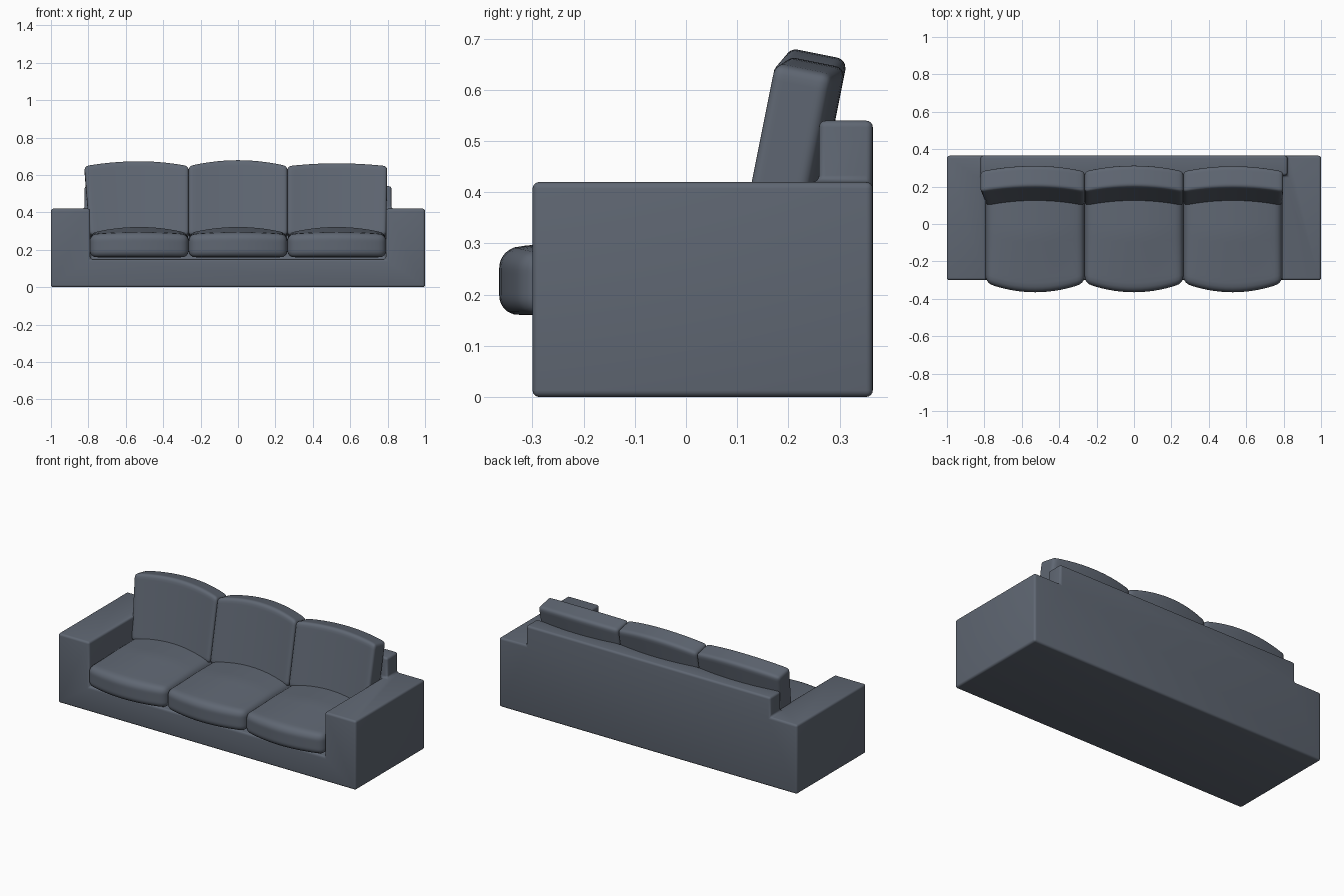
import bpy, bmesh, math
from mathutils import Vector

if "Cube" in bpy.data.objects:
    bpy.data.objects.remove(bpy.data.objects["Cube"])

fabric = bpy.data.materials.new("slate blue fabric")
fabric.diffuse_color = (0.115, 0.135, 0.17, 1)
fabric.use_nodes = True
fabric.node_tree.nodes["Principled BSDF"].inputs["Base Color"].default_value = fabric.diffuse_color


def finish(bm, name, angle):
    bmesh.ops.recalc_face_normals(bm, faces=bm.faces)
    me = bpy.data.meshes.new(name)
    bm.to_mesh(me)
    bm.free()
    me.materials.append(fabric)
    ob = bpy.data.objects.new(name, me)
    bpy.context.collection.objects.link(ob)
    bpy.ops.object.select_all(action='DESELECT')
    ob.select_set(True)
    bpy.context.view_layer.objects.active = ob
    bpy.ops.object.shade_smooth_by_angle(angle=math.radians(angle))
    return ob


# Frame: base, arms and back rest as one solid, made from filled grid cells
xs = [-1, -0.82, -0.79, 0.79, 0.82, 1]
ys = [-0.3, 0.26, 0.365]
zs = [0, 0.15, 0.42, 0.54]


def filled(c):
    i, j, k = c
    if not (0 <= i < 5 and 0 <= j < 2 and 0 <= k < 3):
        return False
    arm, back = i in (0, 1, 3, 4), j == 1 and 1 <= i <= 3
    return k == 0 or back or (k == 1 and arm)


bm = bmesh.new()
for i in range(5):
    for j in range(2):
        for k in range(3):
            cell = (i, j, k)
            if not filled(cell):
                continue
            for axis in range(3):
                for side in (0, 1):
                    n = list(cell)
                    n[axis] += 2 * side - 1
                    if filled(n):
                        continue
                    quad = []
                    for a, b in ((0, 0), (1, 0), (1, 1), (0, 1)):
                        g = list(cell)
                        g[axis] += side
                        g[(axis + 1) % 3] += a
                        g[(axis + 2) % 3] += b
                        quad.append(bm.verts.new((xs[g[0]], ys[g[1]], zs[g[2]])))
                    bm.faces.new(quad)
bmesh.ops.remove_doubles(bm, verts=bm.verts, dist=1e-4)
bmesh.ops.recalc_face_normals(bm, faces=bm.faces)
bmesh.ops.dissolve_limit(bm, angle_limit=0.02, verts=bm.verts, edges=bm.edges)
bmesh.ops.bevel(bm, geom=list(bm.edges), offset=0.013, segments=4,
                profile=0.5, affect='EDGES', clamp_overlap=True)
finish(bm, "sofa_frame", 35)


def cushion(name, half, radius, shape):
    """Rounded box whose points are moved by shape(u, v, w), each in -1..1."""
    bm = bmesh.new()
    bmesh.ops.create_cube(bm, size=2)
    bmesh.ops.subdivide_edges(bm, edges=bm.edges, cuts=21, use_grid_fill=True)
    for vert in bm.verts:
        p = Vector([math.sin(c * math.pi / 2) * h for c, h in zip(vert.co, half)])
        q = Vector([max(-h + radius, min(h - radius, c)) for c, h in zip(p, half)])
        p = q + (p - q).normalized() * radius
        vert.co = shape(*[c / h for c, h in zip(p, half)])
    return finish(bm, name, 60)


# Seat cushions: crowned top and bowed front
def seat_shape(cx):
    def shape(u, v, w):
        bow = 1 - u * u
        t = min(1, 0.25 + 0.75 * (v + 1))
        x = cx + u * 0.264
        y = -0.0275 + v * 0.2875 - 0.05 * bow * (1 - v) / 2
        z = 0.22 + w * 0.06 + (w + 1) / 2 * t * (0.008 + 0.034 * bow)
        return x, y, z
    return shape


# Back cushions: leaning back, arched top, bowed towards the rear
def back_shape(cx, flare_left, flare_right, rise):
    def shape(u, v, w):
        bow = 1 - u * u
        up = (w + 1) / 2
        flare = flare_left if u < 0 else flare_right
        x = cx + u * (0.264 + flare * up)
        s = (v + 1) / 2 * (0.115 + 0.005 * bow) + 0.02 * bow
        h = up * (0.378 + rise * bow)
        y = 0.097 + 0.196 * h + 0.98 * s
        z = 0.28 + 0.98 * h - 0.196 * s
        return x, y, z
    return shape


places = [("left", -0.528, 0.03, 0, 0.031),
          ("middle", 0, 0, 0, 0.037),
          ("right", 0.528, 0, 0.006, 0.02)]
for side, cx, fl, fr, rise in places:
    cushion("seat_cushion_" + side, (0.264, 0.2875, 0.06), 0.035, seat_shape(cx))
    cushion("back_cushion_" + side, (0.264, 0.058, 0.19), 0.02,
            back_shape(cx, fl, fr, rise))
